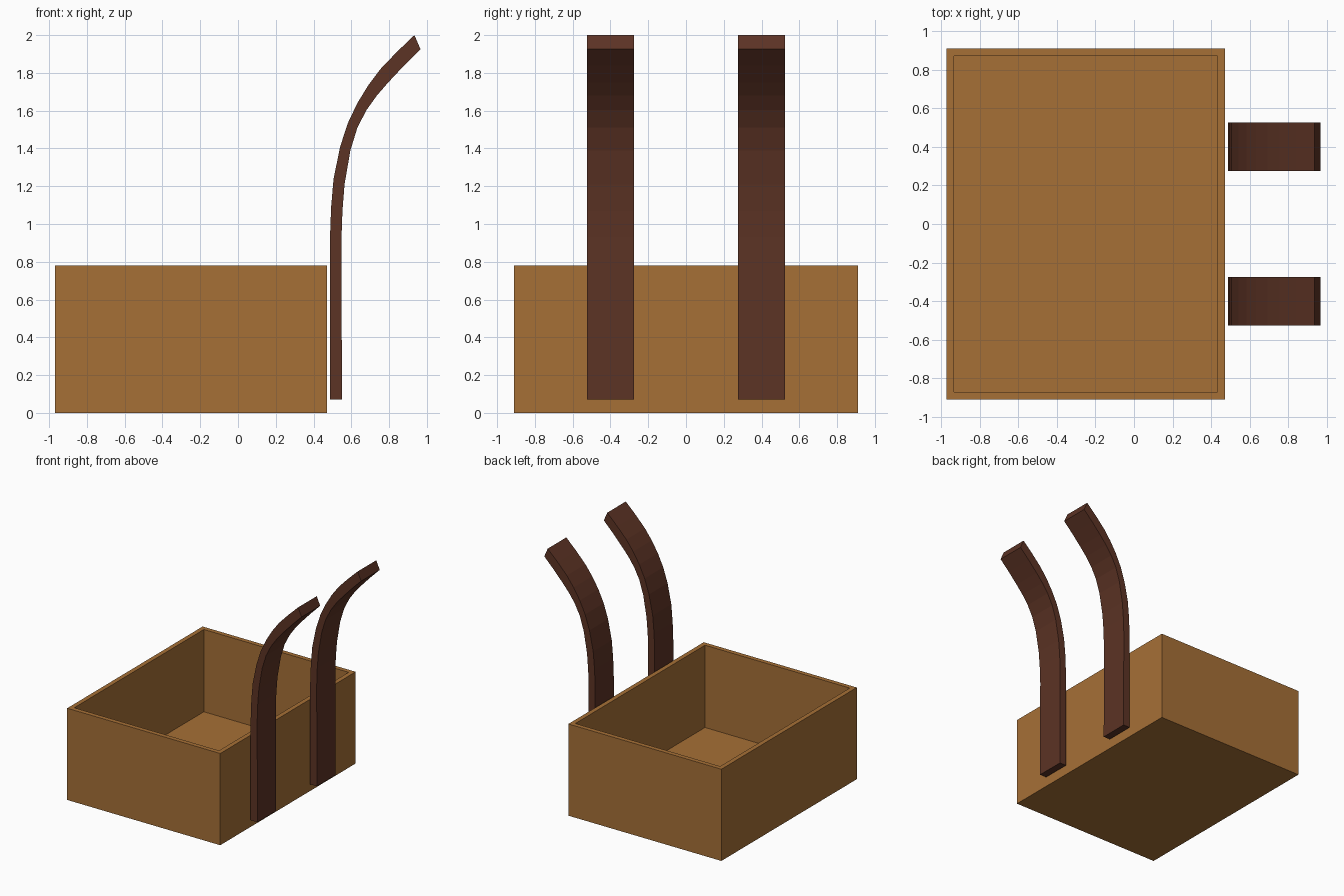
import bpy, bmesh

if "Cube" in bpy.data.objects:
    bpy.data.objects.remove(bpy.data.objects["Cube"])


def material(name, color):
    m = bpy.data.materials.new(name)
    m.diffuse_color = color
    m.use_nodes = True
    m.node_tree.nodes["Principled BSDF"].inputs["Base Color"].default_value = m.diffuse_color
    return m


def add_object(name, bm, mat):
    bmesh.ops.recalc_face_normals(bm, faces=bm.faces)
    me = bpy.data.meshes.new(name)
    bm.to_mesh(me)
    bm.free()
    me.materials.append(mat)
    ob = bpy.data.objects.new(name, me)
    bpy.context.collection.objects.link(ob)
    return ob


tan = material("tan_leather", (0.38, 0.16, 0.037, 1))
brown = material("dark_leather", (0.107, 0.033, 0.018, 1))

# Open box: cube whose top is inset and pushed down to the floor
X0, X1, Y, H, WALL, FLOOR = -0.97, 0.47, 0.91, 0.78, 0.055, 0.08
bm = bmesh.new()
bmesh.ops.create_cube(bm, size=1)
for v in bm.verts:
    v.co.x = X1 if v.co.x > 0 else X0
    v.co.y = Y if v.co.y > 0 else -Y
    v.co.z = H if v.co.z > 0 else 0
bm.normal_update()
top = next(f for f in bm.faces if f.normal.z > 0.9)
bmesh.ops.inset_region(bm, faces=[top], thickness=WALL)
cavity = bmesh.ops.extrude_discrete_faces(bm, faces=[top])["faces"][0]
for v in cavity.verts:
    v.co.z = FLOOR
add_object("box", bm, tan)

# Curved straps: paired inner and outer edge points (x, z), extruded along y
INNER = [(0.487, 0.07), (0.487, 0.93), (0.493, 1.09), (0.506, 1.24), (0.541, 1.41),
         (0.582, 1.535), (0.632, 1.64), (0.69, 1.735), (0.754, 1.82), (0.84, 1.91), (0.934, 2.0)]
OUTER = [(0.55, 0.07), (0.548, 0.93), (0.553, 1.07), (0.564, 1.21), (0.595, 1.39),
         (0.632, 1.51), (0.68, 1.603), (0.735, 1.68), (0.796, 1.75), (0.88, 1.84), (0.966, 1.926)]


def strap(name, yc, half=0.125):
    bm = bmesh.new()
    rings = [[bm.verts.new((p[0], yc + s * half, p[1])) for p, s in ((a, -1), (a, 1), (b, 1), (b, -1))]
             for a, b in zip(INNER, OUTER)]
    for r, q in zip(rings, rings[1:]):
        for i in range(4):
            j = (i + 1) % 4
            bm.faces.new((r[i], r[j], q[j], q[i]))
    bm.faces.new(rings[0])
    bm.faces.new(rings[-1])
    add_object(name, bm, brown)


strap("front_strap", -0.4)
strap("back_strap", 0.4)
